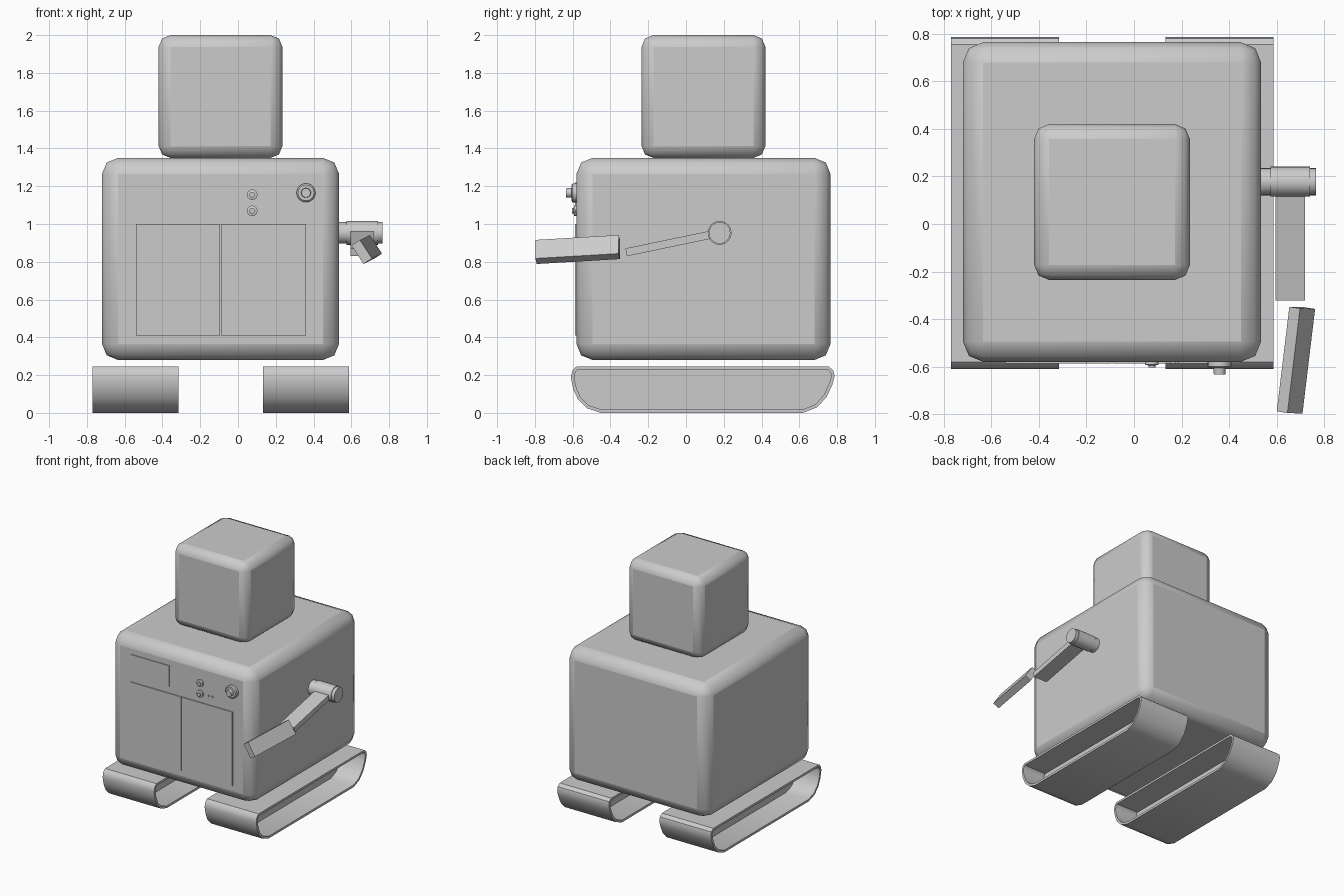
import bpy, bmesh, math
from mathutils import Vector, Matrix

if "Cube" in bpy.data.objects:
    bpy.data.objects.remove(bpy.data.objects["Cube"])


def finish(bm, name, bevel=0.0, segments=2, angle=35):
    bmesh.ops.recalc_face_normals(bm, faces=bm.faces)
    me = bpy.data.meshes.new(name)
    bm.to_mesh(me)
    bm.free()
    ob = bpy.data.objects.new(name, me)
    bpy.context.collection.objects.link(ob)
    if bevel:
        mod = ob.modifiers.new("bevel", "BEVEL")
        mod.width, mod.segments = bevel, segments
    bpy.ops.object.select_all(action="DESELECT")
    ob.select_set(True)
    bpy.context.view_layer.objects.active = ob
    bpy.ops.object.shade_smooth_by_angle(angle=math.radians(angle))
    return ob


def box(name, lo, hi, bevel=0.0, angle=35):
    lo, hi = Vector(lo), Vector(hi)
    bm = bmesh.new()
    bmesh.ops.create_cube(bm, size=1)
    bmesh.ops.scale(bm, vec=hi - lo, verts=bm.verts)
    bmesh.ops.translate(bm, vec=(lo + hi) / 2, verts=bm.verts)
    return finish(bm, name, bevel, angle=angle)


def bar(name, start, end, side, width, thick):
    """Flat bar from start to end; 'side' points along its width."""
    start, end = Vector(start), Vector(end)
    along = (end - start).normalized()
    side = Vector(side)
    side = (side - along * side.dot(along)).normalized()
    rot = Matrix((side, along, side.cross(along))).transposed().to_4x4()
    bm = bmesh.new()
    bmesh.ops.create_cube(bm, size=1)
    bmesh.ops.scale(bm, vec=(width, (end - start).length, thick), verts=bm.verts)
    bmesh.ops.transform(bm, matrix=Matrix.Translation((start + end) / 2) @ rot, verts=bm.verts)
    return finish(bm, name)


def stepped_rod(name, origin, axis, steps, sides=24):
    """Lathe (distance, radius) steps around an axis through origin."""
    rot = Vector((0, 0, 1)).rotation_difference(Vector(axis)).to_matrix().to_4x4()
    place = Matrix.Translation(origin) @ rot
    bm = bmesh.new()
    rings = [[bm.verts.new(place @ Vector((r * math.cos(2 * math.pi * i / sides),
                                           r * math.sin(2 * math.pi * i / sides), d)))
              for i in range(sides)] for d, r in steps]
    for a, b in zip(rings, rings[1:]):
        for i in range(sides):
            j = (i + 1) % sides
            bm.faces.new((a[i], a[j], b[j], b[i]))
    bm.faces.new(rings[0])
    bm.faces.new(rings[-1])
    return finish(bm, name)


# Tracks: belt outline (y, z) extruded sideways, both flanks hollowed out
BELT = [(-0.58, 0.245), (-0.6, 0.228), (-0.61, 0.19), (-0.597, 0.125), (-0.572, 0.072),
        (-0.525, 0.025), (-0.45, 0.0), (0.62, 0.0), (0.695, 0.03), (0.745, 0.085),
        (0.775, 0.15), (0.787, 0.195), (0.78, 0.225), (0.755, 0.245)]


def track(name, x0, x1):
    bm = bmesh.new()
    left = [bm.verts.new((x0, y, z)) for y, z in BELT]
    right = [bm.verts.new((x1, y, z)) for y, z in BELT]
    n = len(BELT)
    for i in range(n):
        j = (i + 1) % n
        bm.faces.new((left[i], left[j], right[j], right[i]))
    flanks = [bm.faces.new(left), bm.faces.new(right)]
    bmesh.ops.recalc_face_normals(bm, faces=bm.faces)
    for face, push in zip(flanks, (0.2, -0.2)):
        bmesh.ops.inset_region(bm, faces=[face], thickness=0.018)
        rim = bmesh.ops.extrude_discrete_faces(bm, faces=[face])["faces"][0]
        bmesh.ops.translate(bm, vec=(push, 0, 0), verts=rim.verts)
    return finish(bm, name)


track("left_track", -0.77, -0.315)
track("right_track", 0.132, 0.588)

# Torso and head
box("torso", (-0.72, -0.58, 0.28), (0.535, 0.765, 1.35), 0.085, 60)
box("head", (-0.42, -0.235, 1.35), (0.235, 0.42, 2.0), 0.062, 60)

# Front panels, slightly proud of the torso
box("left_door", (-0.54, -0.588, 0.41), (-0.094, -0.56, 1.0))
box("right_door", (-0.09, -0.588, 0.41), (0.36, -0.56, 1.0))
box("display_panel", (-0.54, -0.587, 1.055), (-0.2, -0.56, 1.22))

# Knobs and small buttons
FRONT = (0, -1, 0)
for i, z in enumerate((1.155, 1.07)):
    stepped_rod(f"small_knob_{i + 1}", (0.075, -0.57, z), FRONT,
                [(0, 0.028), (0.022, 0.028), (0.025, 0.015), (0.034, 0.015)], 16)
for i, x in enumerate((0.145, 0.18)):
    stepped_rod(f"button_{i + 1}", (x, -0.57, 1.07), FRONT, [(0, 0.008), (0.017, 0.008)], 12)
stepped_rod("dial", (0.36, -0.57, 1.165), FRONT,
            [(0, 0.05), (0.03, 0.05), (0.037, 0.042), (0.037, 0.026), (0.064, 0.024)])

# Arm: shoulder axle with collar, upper arm and twisted forearm
stepped_rod("shoulder", (0.5, 0.178, 0.953), (1, 0, 0),
            [(0, 0.057), (0.075, 0.057), (0.075, 0.063), (0.24, 0.063),
             (0.24, 0.057), (0.266, 0.057)])
bar("upper_arm", (0.657, 0.178, 0.953), (0.657, -0.317, 0.85), (1, 0, 0), 0.125, 0.042)
bar("forearm", (0.708, -0.353, 0.878), (0.655, -0.793, 0.852), (0.065, 0, -0.1), 0.117, 0.054)
